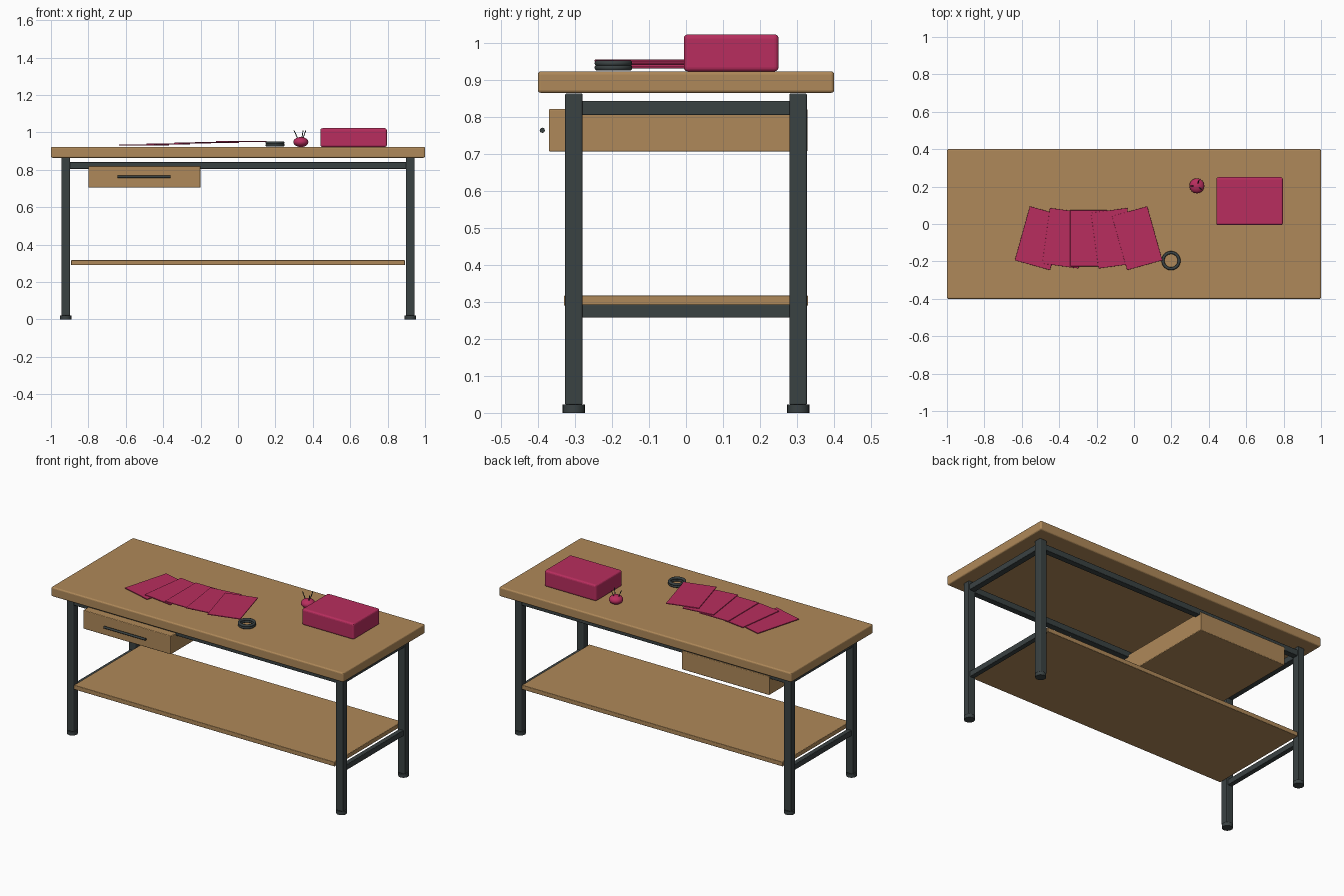
import bpy
from math import radians
from mathutils import Vector

cube = bpy.data.objects.get("Cube")
if cube:
    bpy.data.objects.remove(cube, do_unlink=True)


def material(name, rgb):
    m = bpy.data.materials.new(name)
    m.use_nodes = True
    m.diffuse_color = (*rgb, 1)
    m.node_tree.nodes["Principled BSDF"].inputs["Base Color"].default_value = (*rgb, 1)
    return m


wood = material("warm_wood", (0.43, 0.25, 0.10))
metal = material("dark_metal", (0.042, 0.054, 0.055))
crimson = material("crimson", (0.48, 0.027, 0.112))


def finish(name, mat, smooth=True):
    o = bpy.context.object
    o.name = name
    o.data.materials.append(mat)
    if smooth:
        bpy.ops.object.shade_smooth_by_angle(angle=radians(40))
    return o


def box(name, mat, centre, size, bevel=0.0, turn=0.0):
    bpy.ops.mesh.primitive_cube_add(size=1, location=centre)
    o = bpy.context.object
    o.scale = size
    bpy.ops.object.transform_apply(location=False, rotation=False, scale=True)
    o.rotation_euler.z = radians(turn)
    finish(name, mat, False)
    if bevel:
        b = o.modifiers.new("rounded_edges", "BEVEL")
        b.width = bevel
        b.segments = 3
    return o


def rod(name, mat, a, b, radius, sides=12):
    a, b = Vector(a), Vector(b)
    bpy.ops.mesh.primitive_cylinder_add(vertices=sides, radius=radius,
                                        depth=(b - a).length, location=(a + b) / 2)
    bpy.context.object.rotation_euler = (b - a).to_track_quat("Z", "Y").to_euler()
    return finish(name, mat)


# Wooden slabs
box("tabletop", wood, (0, 0, 0.893), (2, 0.8, 0.058), 0.008)
box("lower_shelf", wood, (0, 0, 0.303), (1.785, 0.66, 0.027), 0.003)

# Metal frame
leg_x, leg_y = 0.921, 0.303
for side, sx in (("left", 1), ("right", -1)):
    for end, sy in (("front", -1), ("back", 1)):
        x, y = sx * leg_x, sy * leg_y
        box(f"{end}_{side}_leg", metal, (x, y, 0.442), (0.047, 0.047, 0.842), 0.005)
        rod(f"{end}_{side}_foot", metal, (x, y, 0), (x, y, 0.022), 0.03, 20)
    box(f"{side}_upper_rail", metal, (sx * leg_x, 0, 0.823), (0.037, 0.57, 0.037), 0.003)
    box(f"{side}_lower_rail", metal, (sx * leg_x, 0, 0.275), (0.03, 0.57, 0.035), 0.003)
for end, sy in (("front", -1), ("back", 1)):
    box(f"{end}_upper_rail", metal, (0, sy * leg_y, 0.823), (1.81, 0.037, 0.037), 0.003)

# Drawer and its pull
box("drawer", wood, (-0.5, -0.021, 0.763), (0.6, 0.699, 0.115), 0.004)
rod("drawer_pull", metal, (-0.645, -0.388, 0.763), (-0.36, -0.388, 0.763), 0.007)

# Storage box on the tabletop
box("storage_box", crimson, (0.618, 0.122, 0.972), (0.356, 0.256, 0.1), 0.011)

# Fanned fabric swatches, each resting on the last
for i in range(5):
    box(f"swatch_{i + 1}", crimson, (-0.243 + 0.13 * (i - 2), -0.076, 0.933 + 0.0045 * i),
        (0.196, 0.3, 0.005), 0.001, 7.8 * (i - 2))

# Stacked rings
for name, z in (("lower_ring", 0.932), ("upper_ring", 0.944)):
    bpy.ops.mesh.primitive_torus_add(major_segments=40, minor_segments=12, major_radius=0.043,
                                     minor_radius=0.008, location=(0.198, -0.196, z))
    finish(name, metal)

# Pincushion with three pins
bpy.ops.mesh.primitive_uv_sphere_add(segments=24, ring_count=14, radius=0.04,
                                     location=(0.336, 0.204, 0.948))
bpy.context.object.scale.z = 0.67
finish("pincushion", crimson)
pins = (((0.322, 0.204, 0.96), (0.3, 0.203, 1.01)),
        ((0.34, 0.212, 0.96), (0.348, 0.234, 1.01)),
        ((0.345, 0.197, 0.96), (0.362, 0.185, 1.01)))
for i, (a, b) in enumerate(pins):
    rod(f"pin_{i + 1}", metal, a, b, 0.0025, 8)
